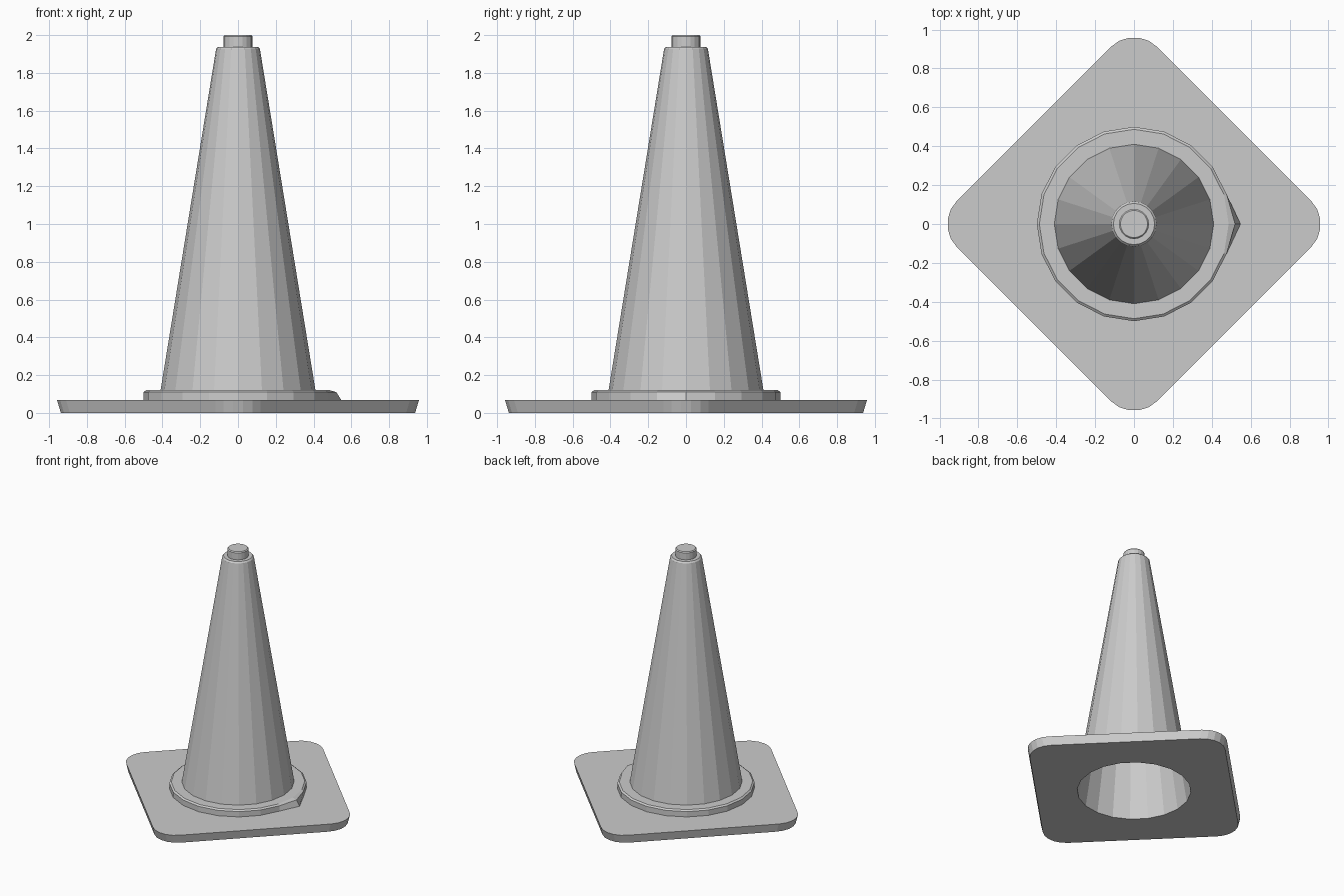
import bpy, bmesh
from math import sin, cos, pi, radians

if "Cube" in bpy.data.objects:
    bpy.data.objects.remove(bpy.data.objects["Cube"])

SIDES = 20


def finish(name, bm):
    mesh = bpy.data.meshes.new(name)
    bm.to_mesh(mesh)
    bm.free()
    obj = bpy.data.objects.new(name, mesh)
    bpy.context.collection.objects.link(obj)
    return obj


def ring(bm, r, z):
    return [bm.verts.new((r * cos(2 * pi * i / SIDES), r * sin(2 * pi * i / SIDES), z))
            for i in range(SIDES)]


def bridge(bm, low, high):
    n = len(low)
    for i in range(n):
        j = (i + 1) % n
        bm.faces.new((low[i], low[j], high[j], high[i]))


def lathe(name, profile, cap_start=False, cap_end=False):
    bm = bmesh.new()
    rings = [ring(bm, r, z) for r, z in profile]
    for a, b in zip(rings, rings[1:]):
        bridge(bm, a, b)
    if cap_start:
        bm.faces.new(rings[0][::-1])
    if cap_end:
        bm.faces.new(rings[-1])
    return finish(name, bm)


def rounded_diamond(bm, reach, z, radius=0.17, steps=5):
    # reach = distance from the centre to the rounded corner
    verts = []
    for corner in range(4):
        a = corner * pi / 2
        for k in range(steps + 1):
            t = a + radians(-45 + 90 * k / steps)
            c = reach - radius
            verts.append(bm.verts.new((c * cos(a) + radius * cos(t),
                                       c * sin(a) + radius * sin(t), z)))
    return verts


def fill_between(bm, outer, inner, up):
    edges = []
    for loop in (outer, inner):
        for i, v in enumerate(loop):
            w = loop[(i + 1) % len(loop)]
            edges.append(bm.edges.get((v, w)) or bm.edges.new((v, w)))
    res = bmesh.ops.triangle_fill(bm, use_beauty=True, edges=edges)
    faces = [f for f in res["geom"] if isinstance(f, bmesh.types.BMFace)]
    for f in faces:
        f.normal_update()
        if (f.normal.z > 0) != up:
            f.normal_flip()
    bmesh.ops.dissolve_limit(bm, angle_limit=0.01, verts=[],
                             edges=list({e for f in faces for e in f.edges
                                         if len(e.link_faces) == 2}))


# Square base plate with an open middle
bm = bmesh.new()
low = rounded_diamond(bm, 0.94, 0.0)
high = rounded_diamond(bm, 0.96, 0.067)
bridge(bm, low, high)
hole_low = ring(bm, 0.415, 0.0)
hole_high = ring(bm, 0.50, 0.067)
fill_between(bm, high, hole_high, True)
fill_between(bm, low, hole_low, False)
finish("base_plate", bm)

# Collar with one corner pulled out to a point
collar = lathe("collar", [(0.50, 0.067), (0.50, 0.11), (0.487, 0.12), (0.41, 0.12)])
collar.data.vertices[0].co.x = 0.548
collar.data.vertices[SIDES].co.x = 0.52

# Outer cone with stepped knob on top
lathe("cone_body", [(0.41, 0.12), (0.116, 1.927), (0.106, 1.938), (0.077, 1.938),
                    (0.077, 1.993), (0.07, 2.0)], cap_end=True)

# Hollow inside of the cone
lathe("cone_inside", [(0.102, 1.92), (0.415, 0.0)], cap_start=True)
